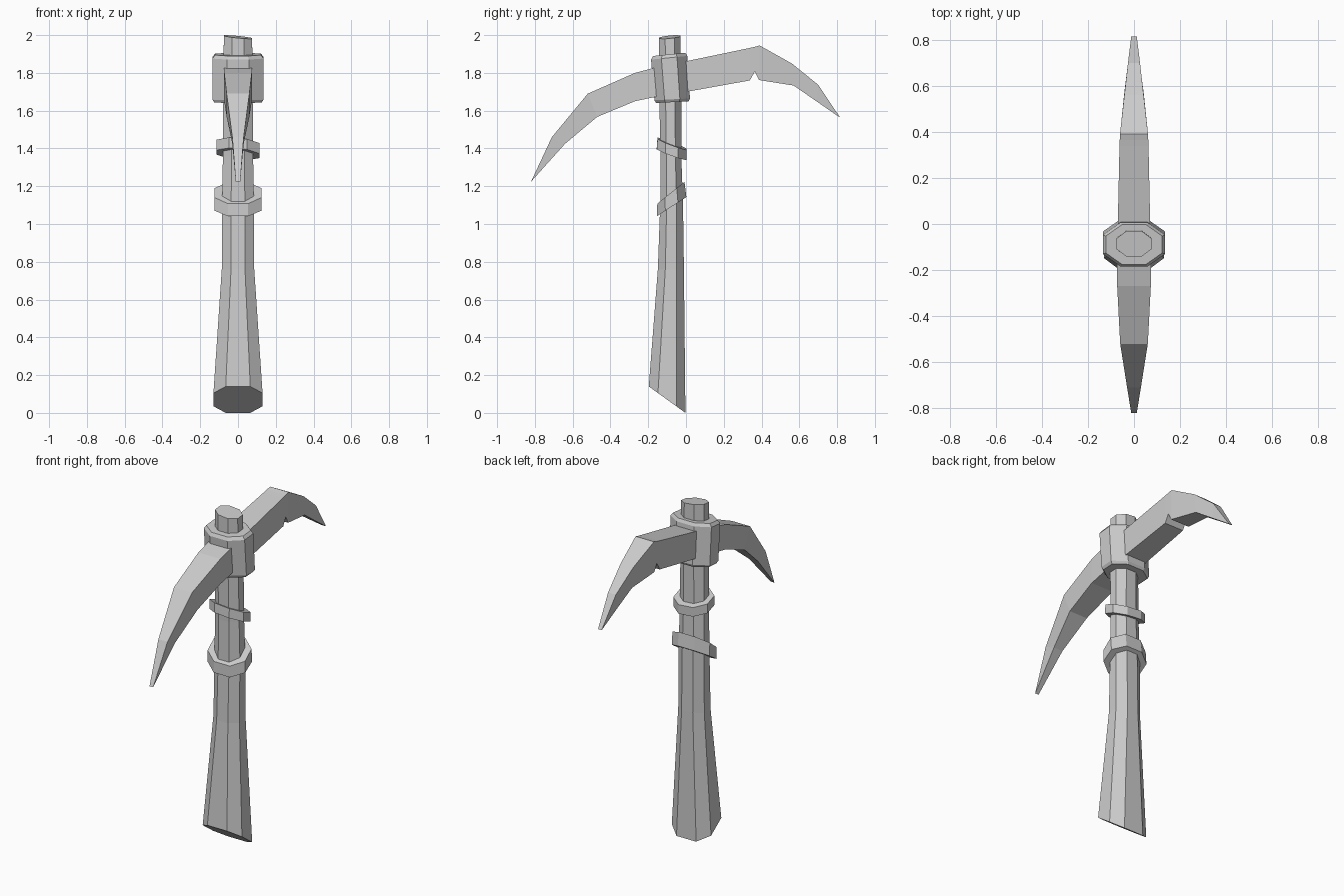
import bpy

if "Cube" in bpy.data.objects:
    bpy.data.objects.remove(bpy.data.objects["Cube"])


def make_object(name, rings):
    """Skin a stack of equal-length closed rings and cap both ends."""
    n = len(rings[0])
    verts = [v for ring in rings for v in ring]
    faces = [tuple(range(n)), tuple(range(len(verts) - n, len(verts)))]
    for r in range(len(rings) - 1):
        for i in range(n):
            j = (i + 1) % n
            a, b = r * n, (r + 1) * n
            faces.append((a + i, a + j, b + j, b + i))
    mesh = bpy.data.meshes.new(name)
    mesh.from_pydata(verts, [], faces)
    obj = bpy.data.objects.new(name, mesh)
    bpy.context.collection.objects.link(obj)
    # consistent outward normals
    import bmesh
    bm = bmesh.new()
    bm.from_mesh(mesh)
    bmesh.ops.remove_doubles(bm, verts=bm.verts, dist=0.0005)
    bmesh.ops.recalc_face_normals(bm, faces=bm.faces)
    bm.to_mesh(mesh)
    bm.free()
    return obj


def octagon(z, yc, hx, hy, slope_y=0, slope_x=0, k=0.43):
    """Octagonal ring lying on a plane tilted along y and x."""
    shape = [(1, -k), (1, k), (k, 1), (-k, 1), (-1, k), (-1, -k), (-k, -1), (k, -1)]
    return [(x * hx, yc + y * hy, z + slope_y * y * hy + slope_x * x * hx)
            for x, y in shape]


def blade(name, sections):
    """Sections: half width, (top y, z), (bottom y, z)."""
    make_object(name, [[(-w, *top), (w, *top), (w, *bot), (-w, *bot)]
                       for w, top, bot in sections])


# Handle, with slanted foot and slanted tip
make_object("handle", [
    octagon(0.07, -0.10, 0.13, 0.097, -0.72, k=0.5),
    octagon(0.76, -0.08, 0.086, 0.069),
    octagon(1.12, -0.076, 0.084, 0.06),
    octagon(1.36, -0.08, 0.08, 0.055),
    octagon(1.65, -0.083, 0.078, 0.058),
    octagon(1.99, -0.086, 0.075, 0.056, 0.1, -0.1),
])

# Collar that holds the blades
make_object("head_collar", [
    octagon(1.645, -0.073, 0.125, 0.086, 0.05),
    octagon(1.66, -0.073, 0.135, 0.094, 0.05),
    octagon(1.88, -0.089, 0.135, 0.096, 0.1),
    octagon(1.898, -0.089, 0.122, 0.086, 0.1),
])

# Two tilted bands on the shaft
make_object("upper_band", [
    octagon(1.37, -0.076, 0.113, 0.079, -0.36, -0.08),
    octagon(1.425, -0.074, 0.113, 0.077, -0.38, -0.08),
])
make_object("lower_band", [
    octagon(1.092, -0.076, 0.124, 0.078, 0.65),
    octagon(1.165, -0.08, 0.124, 0.072, 0.8),
])

# Front pick
blade("front_pick", [
    (0.076, (-0.08, 1.85), (-0.08, 1.69)),
    (0.073, (-0.27, 1.80), (-0.27, 1.65)),
    (0.060, (-0.52, 1.69), (-0.47, 1.567)),
    (0.030, (-0.71, 1.46), (-0.64, 1.425)),
    (0.012, (-0.82, 1.225), (-0.815, 1.23)),
])

# Back pick, with a notch in the underside
blade("back_pick", [
    (0.072, (-0.08, 1.845), (-0.08, 1.685)),
    (0.063, (0.338, 1.932), (0.338, 1.76)),
    (0.062, (0.364, 1.938), (0.364, 1.807)),
    (0.061, (0.39, 1.945), (0.387, 1.762)),
    (0.042, (0.56, 1.85), (0.57, 1.733)),
    (0.026, (0.70, 1.737), (0.69, 1.65)),
    (0.012, (0.815, 1.565), (0.81, 1.567)),
])
